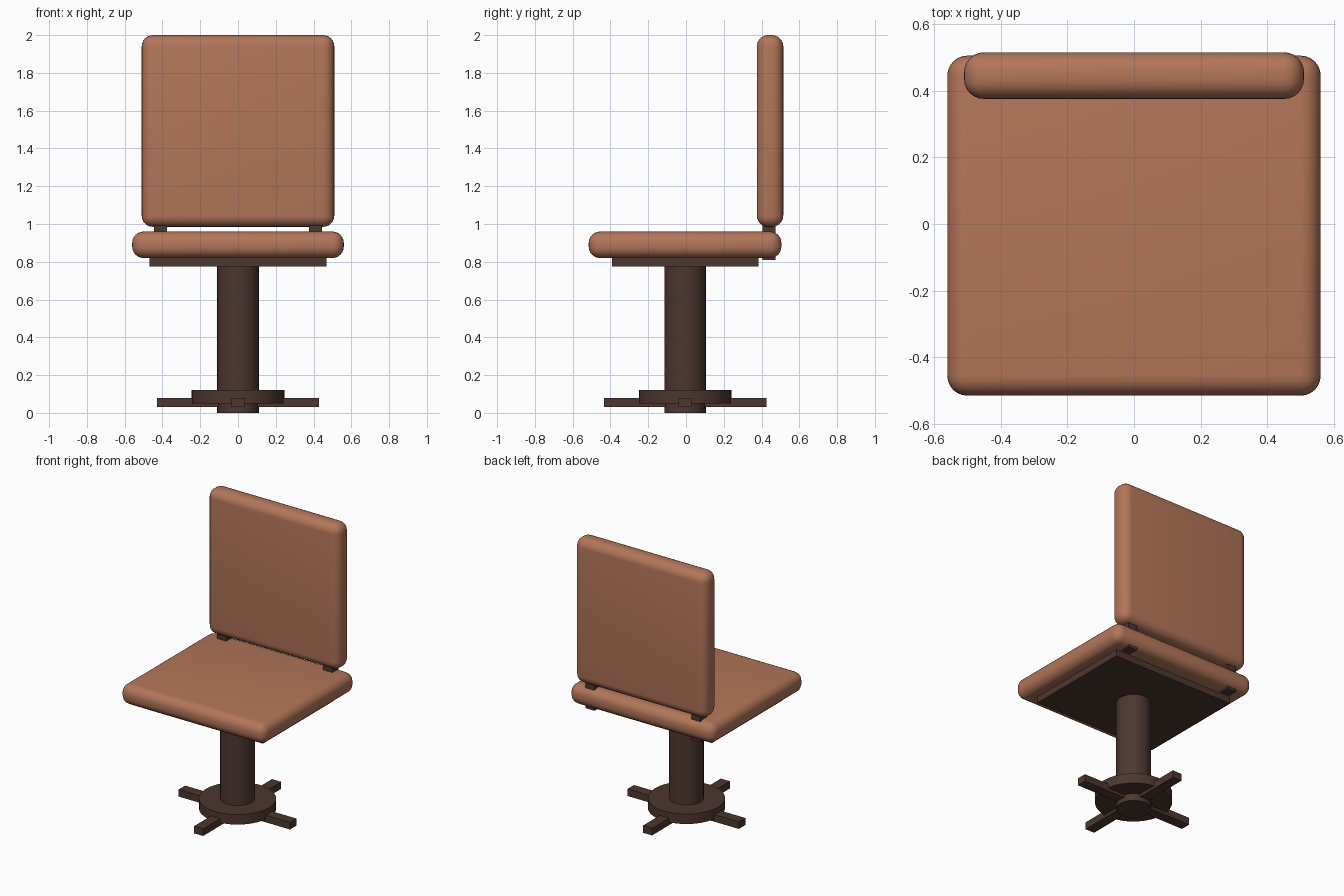
import bpy
import math

cube = bpy.data.objects.get("Cube")
if cube:
    bpy.data.objects.remove(cube, do_unlink=True)


def material(name, color):
    mat = bpy.data.materials.new(name)
    mat.use_nodes = True
    mat.diffuse_color = color
    mat.node_tree.nodes["Principled BSDF"].inputs["Base Color"].default_value = color
    return mat


leather = material("tan leather", (0.45, 0.18, 0.10, 1))
metal = material("dark brown metal", (0.075, 0.038, 0.029, 1))
CY = -0.005  # pedestal axis


def box(name, lo, hi, mat, radius=0):
    """Box between two corners, optionally with rounded edges."""
    center = [(a + b) / 2 for a, b in zip(lo, hi)]
    bpy.ops.mesh.primitive_cube_add(size=1, location=center)
    obj = bpy.context.object
    obj.name = name
    obj.scale = [b - a for a, b in zip(lo, hi)]
    bpy.ops.object.transform_apply(location=False, rotation=False, scale=True)
    obj.data.materials.append(mat)
    if radius:
        bevel = obj.modifiers.new("rounded edges", "BEVEL")
        bevel.width = radius
        bevel.segments = 6
        bpy.ops.object.modifier_apply(modifier=bevel.name)
        bpy.ops.object.shade_smooth_by_angle(angle=math.radians(35))
    return obj


def cylinder(name, radius, z0, z1):
    bpy.ops.mesh.primitive_cylinder_add(
        vertices=32, radius=radius, depth=z1 - z0, location=(0, CY, (z0 + z1) / 2))
    obj = bpy.context.object
    obj.name = name
    obj.data.materials.append(metal)
    bpy.ops.object.shade_smooth_by_angle(angle=math.radians(35))


# Cushions
box("seat_cushion", (-0.56, -0.515, 0.82), (0.56, 0.505, 0.96), leather, 0.06)
box("backrest_cushion", (-0.51, 0.375, 0.985), (0.51, 0.515, 2.0), leather, 0.06)

# Brackets joining the seat and backrest
for side, x in (("left", 0.41), ("right", -0.41)):
    box(side + "_bracket", (x - 0.035, 0.405, 0.81), (x + 0.035, 0.475, 1.05), metal)

# Plate under the seat and pedestal
box("seat_plate", (-0.468, CY - 0.388, 0.775), (0.468, CY + 0.388, 0.83), metal)
cylinder("column", 0.11, 0, 0.78)
cylinder("base_disc", 0.245, 0.05, 0.12)

# Crossed feet
box("side_feet", (-0.43, CY - 0.035, 0.03), (0.43, CY + 0.035, 0.08), metal)
box("front_back_feet", (-0.035, CY - 0.43, 0.03), (0.035, CY + 0.43, 0.08), metal)
